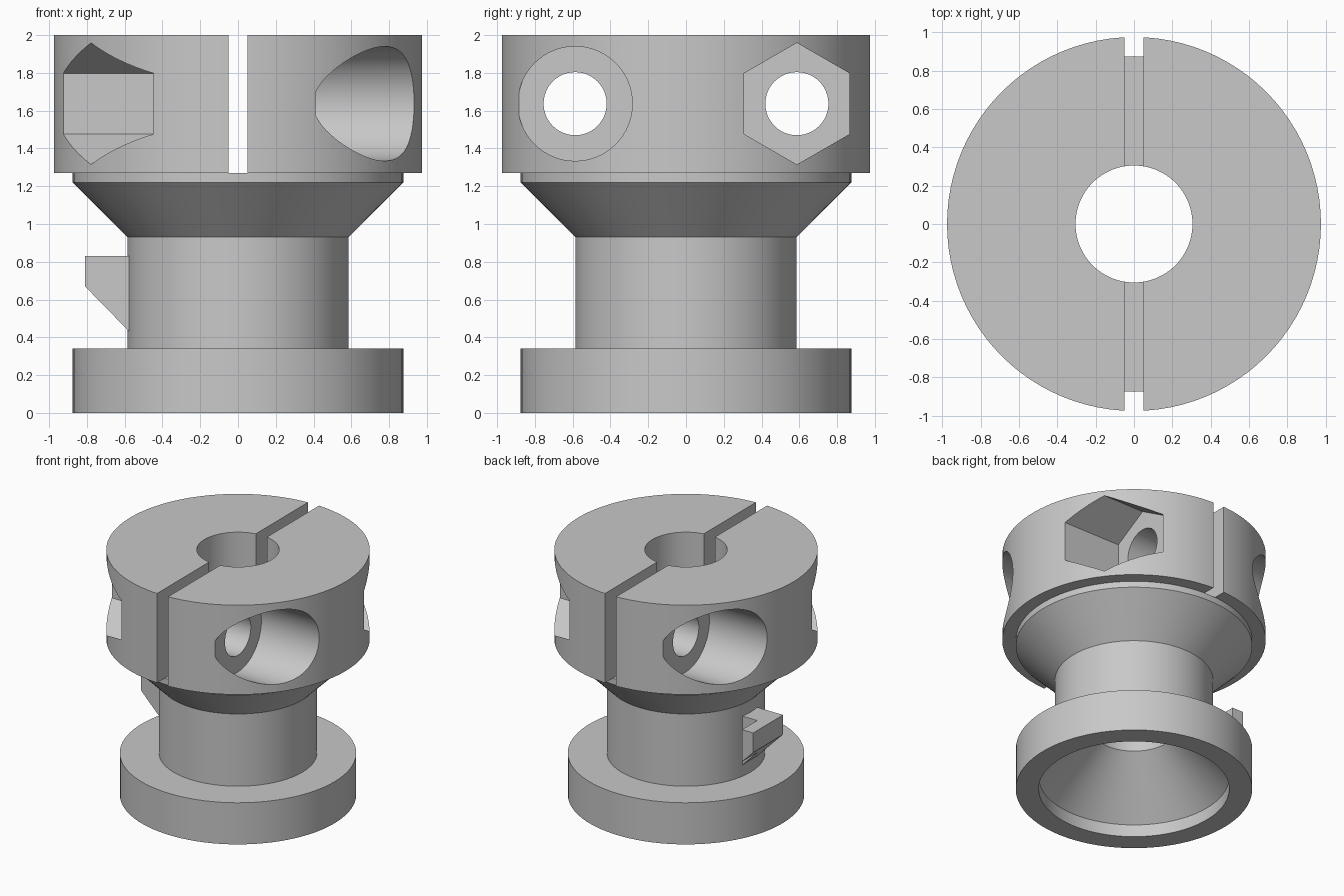
import bpy
import bmesh
from math import sin, cos, pi, radians
from mathutils import Vector

if "Cube" in bpy.data.objects:
    bpy.data.objects.remove(bpy.data.objects["Cube"], do_unlink=True)

SEGMENTS = 96
COLLAR_Z, TOP_Z = 1.27, 2.0
BORE_R = 0.305

grey = bpy.data.materials.new("plain_grey")
grey.use_nodes = True
grey.diffuse_color = (0.58, 0.58, 0.58, 1)
grey.node_tree.nodes["Principled BSDF"].inputs["Base Color"].default_value = (0.58, 0.58, 0.58, 1)


def finish(name, bm):
    """Turn a bmesh into a grey object."""
    bmesh.ops.recalc_face_normals(bm, faces=bm.faces)
    mesh = bpy.data.meshes.new(name)
    bm.to_mesh(mesh)
    bm.free()
    mesh.materials.append(grey)
    obj = bpy.data.objects.new(name, mesh)
    bpy.context.collection.objects.link(obj)
    return obj


def lathe(name, profile):
    """Revolve a closed (radius, z) profile around the z axis."""
    bm = bmesh.new()
    rings = []
    for i in range(SEGMENTS):
        a = 2 * pi * i / SEGMENTS
        rings.append([bm.verts.new((r * cos(a), r * sin(a), z)) for r, z in profile])
    for i, ring in enumerate(rings):
        following = rings[(i + 1) % SEGMENTS]
        for j in range(len(profile)):
            k = (j + 1) % len(profile)
            bm.faces.new((ring[j], following[j], following[k], ring[k]))
    return finish(name, bm)


def prism_mesh(points, offset):
    """Extrude a flat polygon along an offset."""
    bm = bmesh.new()
    low = [bm.verts.new(p) for p in points]
    high = [bm.verts.new(Vector(p) + Vector(offset)) for p in points]
    bm.faces.new(low)
    bm.faces.new(high)
    for i in range(len(low)):
        j = (i + 1) % len(low)
        bm.faces.new((low[i], low[j], high[j], high[i]))
    return bm


def rod(name, sides, radius, y, z, x0, x1):
    """Prism along x with a corner at the top."""
    angles = [2 * pi * i / sides for i in range(sides)]
    points = [(x0, y + radius * sin(a), z + radius * cos(a)) for a in angles]
    return finish(name, prism_mesh(points, (x1 - x0, 0, 0)))


def smooth(obj):
    bpy.ops.object.select_all(action="DESELECT")
    obj.select_set(True)
    bpy.context.view_layer.objects.active = obj
    bpy.ops.object.shade_smooth_by_angle(angle=radians(25))


# Spool body with a funnel underneath leading to the bore
body = lathe("spool_body", [
    (0.705, 0), (0.875, 0), (0.875, 0.34), (0.585, 0.34), (0.585, 0.93),
    (0.875, 1.22), (0.875, COLLAR_Z), (BORE_R, COLLAR_Z), (BORE_R, 0.5), (0.705, 0.1)])

# Split clamp collar
collar = lathe("clamp_collar", [
    (BORE_R, COLLAR_Z), (0.975, COLLAR_Z), (0.975, TOP_Z), (BORE_R, TOP_Z)])

# Cutters: slot, then bolt hole, round counterbore and nut pocket on each side
slot = [(-0.05, -1.2, 1.1), (-0.05, 1.2, 1.1), (-0.05, 1.2, 2.2), (-0.05, -1.2, 2.2)]
cutters = [finish("slot_cutter", prism_mesh(slot, (0.1, 0, 0)))]
BOLT_Z, FLOOR_X = 1.637, 0.41
for s in (1, -1):
    y = -0.587 * s
    cutters += [
        rod("bolt_cutter", 48, 0.167, y, BOLT_Z, -1.2, 1.2),
        rod("counterbore_cutter", 64, 0.303, y, BOLT_Z, s * FLOOR_X, s * 1.2),
        rod("nut_cutter", 6, 0.322, y, BOLT_Z, -s * FLOOR_X, -s * 1.2)]

bpy.context.view_layer.objects.active = collar
for cutter in cutters:
    cutter.hide_render = True
    mod = collar.modifiers.new("cut", "BOOLEAN")
    mod.operation = "DIFFERENCE"
    mod.solver = "EXACT"
    mod.object = cutter
    bpy.ops.object.modifier_apply(modifier=mod.name)
for cutter in cutters:
    bpy.data.objects.remove(cutter, do_unlink=True)

# L-shaped hook on the neck with a sloping underside
outline = [(-0.52, -0.095), (-0.81, -0.095), (-0.81, 0.29),
           (-0.71, 0.29), (-0.71, 0.095), (-0.52, 0.095)]
bm = prism_mesh([(x, y, 0.35) for x, y in outline], (0, 0, 0.48))
cut = bmesh.ops.bisect_plane(
    bm, geom=bm.verts[:] + bm.edges[:] + bm.faces[:],
    plane_co=(-0.81, 0, 0.67), plane_no=(-0.23, 0, -0.225), clear_outer=True)
rim = [e for e in cut["geom_cut"] if isinstance(e, bmesh.types.BMEdge)]
bmesh.ops.contextual_create(bm, geom=rim)
hook = finish("neck_hook", bm)

smooth(body)
smooth(collar)
